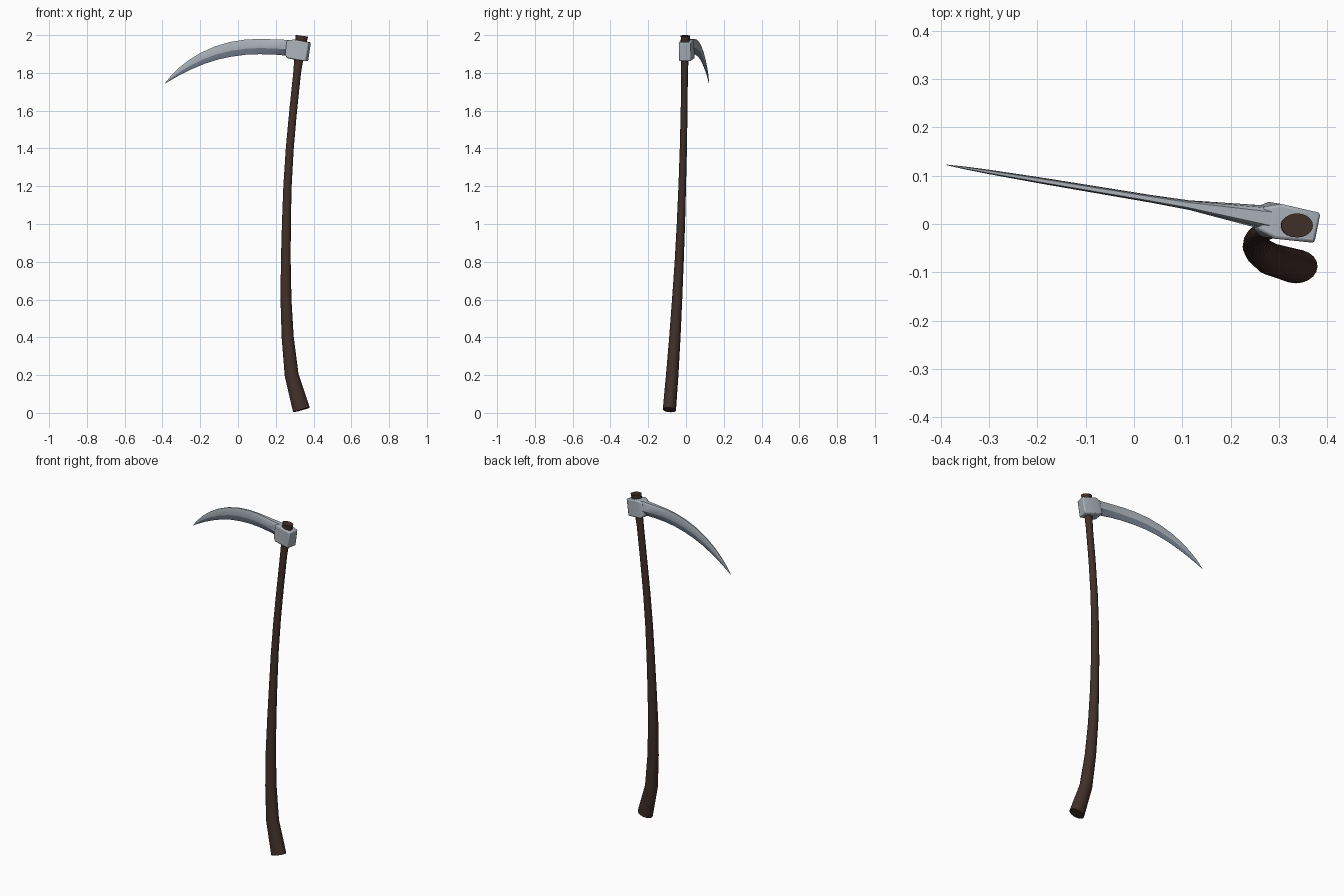
import bpy, bmesh, math
from mathutils import Vector

if "Cube" in bpy.data.objects:
    bpy.data.objects.remove(bpy.data.objects["Cube"])


def material(name, rgb):
    m = bpy.data.materials.new(name)
    m.diffuse_color = (*rgb, 1)
    m.use_nodes = True
    m.node_tree.nodes["Principled BSDF"].inputs["Base Color"].default_value = m.diffuse_color
    return m


wood = material("dark brown wood", (0.052, 0.029, 0.022))
steel = material("pale steel", (0.40, 0.44, 0.48))
edge = material("ground edge steel", (0.17, 0.205, 0.26))


def loft(name, rings, mats, rule=None, bevel=0.0, angle=35):
    """Skin a list of equal-length rings and cap both ends."""
    bm = bmesh.new()
    vs = [[bm.verts.new(p) for p in r] for r in rings]
    n = len(vs[0])
    for a, b in zip(vs, vs[1:]):
        for i in range(n):
            f = bm.faces.new((a[i], a[(i + 1) % n], b[(i + 1) % n], b[i]))
            f.material_index = rule(i) if rule else 0
    bm.faces.new(vs[0])
    bm.faces.new(vs[-1])
    bmesh.ops.remove_doubles(bm, verts=bm.verts, dist=1e-5)
    bmesh.ops.recalc_face_normals(bm, faces=bm.faces)
    me = bpy.data.meshes.new(name)
    bm.to_mesh(me)
    bm.free()
    ob = bpy.data.objects.new(name, me)
    bpy.context.collection.objects.link(ob)
    for m in mats:
        me.materials.append(m)
    if bevel:
        mod = ob.modifiers.new("soft_edges", 'BEVEL')
        mod.width, mod.segments, mod.limit_method = bevel, 2, 'ANGLE'
    bpy.ops.object.select_all(action='DESELECT')
    ob.select_set(True)
    bpy.context.view_layer.objects.active = ob
    bpy.ops.object.shade_smooth_by_angle(angle=math.radians(angle))
    return ob


# Handle: oval rings (x, y, z, half width, half depth) along a gentle bow
path = [
    (0.336, -0.088, 0.016, 0.046, 0.035), (0.284, -0.073, 0.20, 0.037, 0.033),
    (0.263, -0.059, 0.40, 0.032, 0.030), (0.254, -0.047, 0.60, 0.029, 0.027),
    (0.253, -0.036, 0.80, 0.026, 0.024), (0.256, -0.027, 1.00, 0.0235, 0.022),
    (0.262, -0.020, 1.20, 0.022, 0.020), (0.274, -0.014, 1.40, 0.021, 0.019),
    (0.292, -0.010, 1.60, 0.0205, 0.018), (0.313, -0.008, 1.80, 0.0205, 0.018),
    (0.325, -0.005, 1.90, 0.025, 0.020), (0.338, -0.003, 1.996, 0.033, 0.025)]
rings = []
for k, (x, y, z, rx, ry) in enumerate(path):
    a, b = path[max(k - 1, 0)], path[min(k + 1, len(path) - 1)]
    t = (Vector(b[:3]) - Vector(a[:3])).normalized()
    u = Vector((0, 1, 0)).cross(t).normalized()
    v = t.cross(u)
    rings.append([Vector((x, y, z)) + u * rx * math.cos(q) + v * ry * math.sin(q)
                  for q in (math.tau * i / 20 for i in range(20))])
loft("handle", rings, [wood], angle=50)


def lean(x):
    """Depth of the blade's centre plane, which sweeps back towards the tip."""
    return 0.058 - 0.166 * x


# Blade: (spine x, spine z, edge x, edge z, half thickness) per station
stations = [
    (0.285, 1.974, 0.270, 1.890, 0.026), (0.20, 1.977, 0.192, 1.897, 0.018),
    (0.115, 1.980, 0.115, 1.899, 0.010), (0.035, 1.976, 0.040, 1.896, 0.008),
    (-0.045, 1.963, -0.035, 1.886, 0.0075), (-0.125, 1.939, -0.105, 1.871, 0.007),
    (-0.20, 1.905, -0.175, 1.849, 0.0065), (-0.26, 1.868, -0.242, 1.821, 0.0055),
    (-0.31, 1.829, -0.300, 1.793, 0.0045), (-0.352, 1.788, -0.346, 1.767, 0.003),
    (-0.388, 1.744, -0.387, 1.743, 0.0008)]
rings = []
for sx, sz, ex, ez, h in stations:
    def at(f, d):
        x = ex + (sx - ex) * f
        return (x, lean(x) + d, ez + (sz - ez) * f)
    rings.append([at(1, -0.55 * h), at(0.9, -0.85 * h), at(0.40, -h), at(0, -0.06 * h),
                  at(0, 0.06 * h), at(0.40, h), at(0.9, 0.85 * h), at(1, 0.55 * h)])
loft("blade", rings, [steel, edge], rule=lambda i: 1 if i in (2, 3, 4) else 0, angle=30)

# Socket: neck flaring into a boxy collar, square to the tilted handle top
sections = [  # top x, top z, bottom x, bottom z, half depth
    (0.262, 1.970, 0.252, 1.893, 0.024), (0.300, 1.977, 0.270, 1.876, 0.036),
    (0.381, 1.961, 0.366, 1.861, 0.031)]
rings = []
for tx, tz, bx, bz, h in sections:
    rings.append([(x + 0.2 * d, lean(x) - 0.003 + d, z)
                  for x, z, d in ((tx, tz, -h), (bx, bz, -h), (bx, bz, h), (tx, tz, h))])
loft("socket_collar", rings, [steel], bevel=0.006, angle=40)
